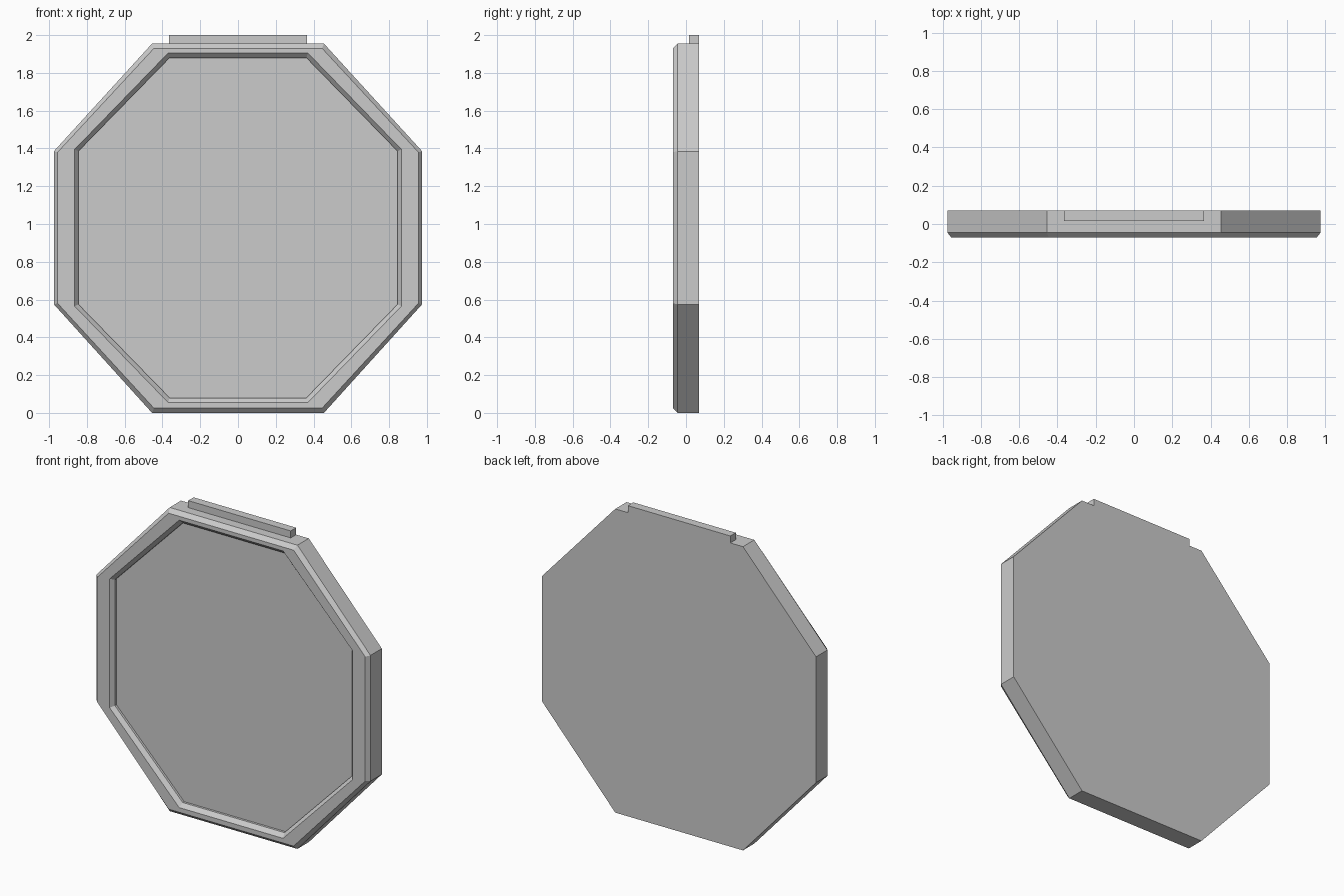
import bpy, bmesh

if "Cube" in bpy.data.objects:
    bpy.data.objects.remove(bpy.data.objects["Cube"])


def octagon(hx, cx, z0, z1, zs0, zs1, y):
    """Octagon ring: half width, half flat edge, bottom/top, side edge bottom/top, depth."""
    right = [(cx, z0), (hx, zs0), (hx, zs1), (cx, z1)]
    left = [(-x, z) for x, z in reversed(right)]
    return [(x, y, z) for x, z in right + left]


def finish(bm, name):
    bmesh.ops.recalc_face_normals(bm, faces=bm.faces)
    mesh = bpy.data.meshes.new(name)
    bm.to_mesh(mesh)
    bm.free()
    obj = bpy.data.objects.new(name, mesh)
    bpy.context.collection.objects.link(obj)
    return obj


# Octagonal plate with bevelled rim and recessed front panel
rings = [
    octagon(0.975, 0.455, 0.0, 1.955, 0.575, 1.385, 0.07),     # back
    octagon(0.975, 0.455, 0.0, 1.955, 0.575, 1.385, -0.045),   # outer side
    octagon(0.955, 0.445, 0.025, 1.93, 0.58, 1.38, -0.07),     # outer bevel
    octagon(0.865, 0.37, 0.055, 1.905, 0.565, 1.395, -0.07),   # rim face
    octagon(0.845, 0.362, 0.08, 1.88, 0.575, 1.385, -0.045),   # inner bevel
    octagon(0.845, 0.362, 0.08, 1.88, 0.575, 1.385, -0.03),    # recess wall
]
bm = bmesh.new()
loops = [[bm.verts.new(p) for p in ring] for ring in rings]
for a, b in zip(loops, loops[1:]):
    for i in range(8):
        j = (i + 1) % 8
        bm.faces.new((a[i], a[j], b[j], b[i]))
bm.faces.new(loops[0])
bm.faces.new(loops[-1])
finish(bm, "octagonal_plate")

# Mounting tab on the top edge
bm = bmesh.new()
bmesh.ops.create_cube(bm, size=1)
bmesh.ops.scale(bm, vec=(0.73, 0.055, 0.045), verts=bm.verts)
bmesh.ops.translate(bm, vec=(0, 0.0425, 1.9775), verts=bm.verts)
finish(bm, "top_tab")
